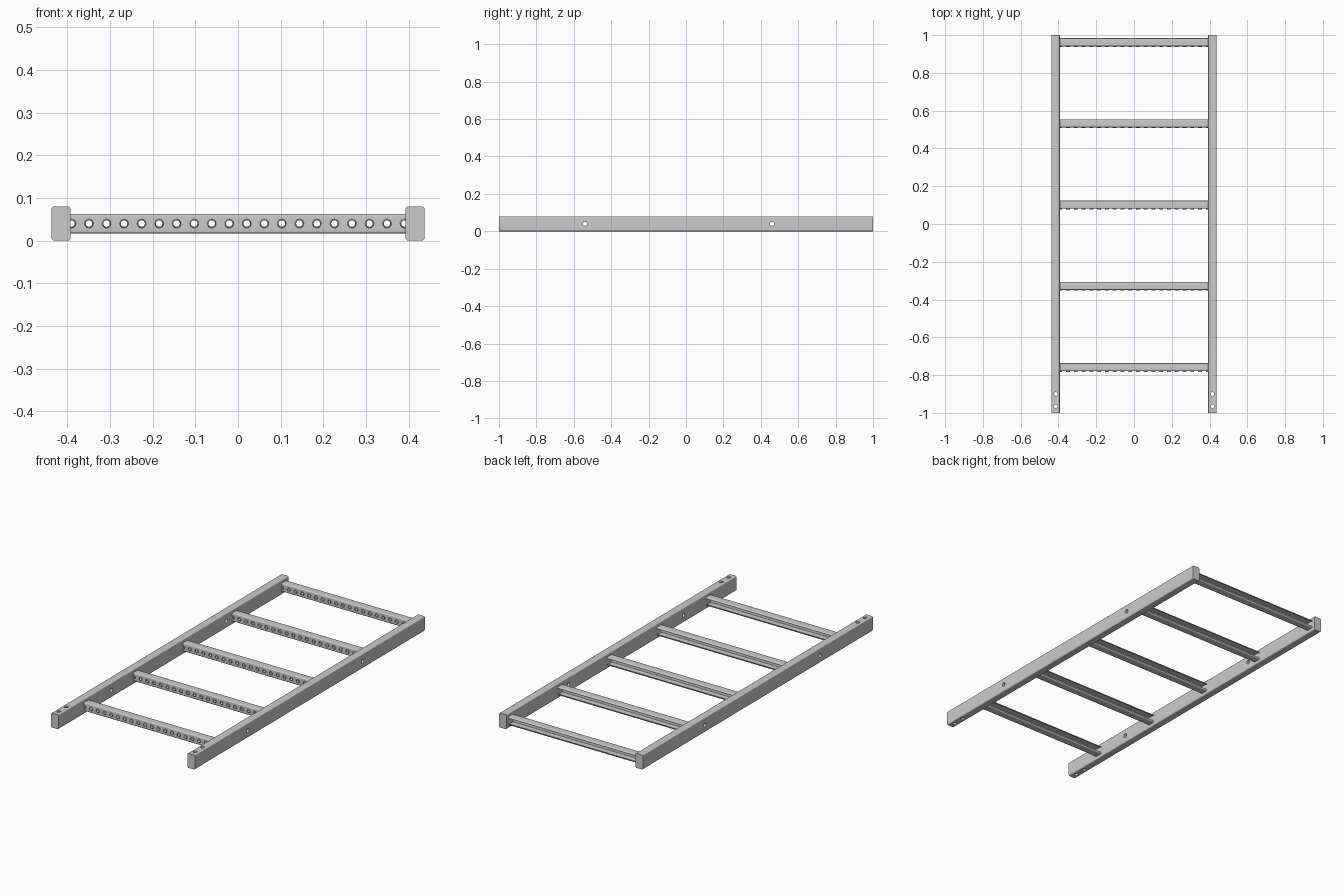
import bpy, bmesh, math
from mathutils import Vector, Matrix

if "Cube" in bpy.data.objects:
    bpy.data.objects.remove(bpy.data.objects["Cube"])

RAIL_X, RAIL_W, RAIL_H = 0.415, 0.044, 0.08
RUNG_Y = [0.963 - 0.43 * i for i in range(5)]
PITCH = 0.0411
MID_Z = 0.04


def fillet(corners, n=5):
    """Closed 2D outline from (u, v, radius) corners with rounded bends."""
    out = []
    for i, (u, v, r) in enumerate(corners):
        p = Vector((u, v))
        if r == 0:
            out.append(p)
            continue
        a = (Vector(corners[i - 1][:2]) - p).normalized()
        b = (Vector(corners[(i + 1) % len(corners)][:2]) - p).normalized()
        c = p + (a + b) * r               # all bends are right angles
        for k in range(n + 1):
            t = math.pi / 2 * k / n
            out.append(c - b * r * math.cos(t) - a * r * math.sin(t))
    return out


def finish(name, bm):
    bmesh.ops.recalc_face_normals(bm, faces=bm.faces)
    me = bpy.data.meshes.new(name)
    bm.to_mesh(me)
    bm.free()
    ob = bpy.data.objects.new(name, me)
    bpy.context.collection.objects.link(ob)
    return ob


def extrude(name, outline, start, end, place):
    bm = bmesh.new()
    f = bm.faces.new([bm.verts.new(place(p.x, p.y, start)) for p in outline])
    g = bmesh.ops.extrude_face_region(bm, geom=[f])
    move = Vector(place(0, 0, end)) - Vector(place(0, 0, start))
    bmesh.ops.translate(bm, vec=move,
                        verts=[v for v in g["geom"] if isinstance(v, bmesh.types.BMVert)])
    return finish(name, bm)


def cut(ob, drills):
    """Drill holes given as (centre, axis, radius, depth)."""
    bm = bmesh.new()
    for c, axis, r, d in drills:
        rot = Vector((0, 0, 1)).rotation_difference(Vector(axis)).to_matrix().to_4x4()
        bmesh.ops.create_cone(bm, cap_ends=True, segments=16, radius1=r, radius2=r,
                              depth=d, matrix=Matrix.Translation(c) @ rot)
    cutter = finish("cutter", bm)
    cutter.hide_render = True
    mod = ob.modifiers.new("holes", "BOOLEAN")
    mod.operation, mod.solver, mod.object = "DIFFERENCE", "EXACT", cutter
    bpy.context.view_layer.update()
    dg = bpy.context.evaluated_depsgraph_get()
    me = bpy.data.meshes.new_from_object(ob.evaluated_get(dg))
    ob.modifiers.clear()
    ob.data = me
    bpy.data.objects.remove(cutter)


def smooth(ob):
    bpy.ops.object.select_all(action="DESELECT")
    ob.select_set(True)
    bpy.context.view_layer.objects.active = ob
    bpy.ops.object.shade_smooth_by_angle(angle=math.radians(35))


# Side rails: rounded bars with cross holes and foot holes
for name, s in (("left_rail", -1), ("right_rail", 1)):
    x, w, r = s * RAIL_X, RAIL_W / 2, 0.006
    outline = fillet([(x - w, 0, r), (x + w, 0, r), (x + w, RAIL_H, r), (x - w, RAIL_H, r)])
    rail = extrude(name, outline, -1, 1, lambda u, v, t: (u, t, v))
    cut(rail, [((x, y, MID_Z), (1, 0, 0), 0.011, 0.1) for y in (-0.54, 0.46)]
        + [((x, y, MID_Z), (0, 0, 1), 0.010, 0.2) for y in (-0.965, -0.90)])
    smooth(rail)

# Rung: C channel, open at the back with short inward lips
F, B, H, T, LIP, R = -0.022, 0.021, 0.023, 0.003, 0.008, 0.005
I = R - T
channel = fillet([
    (B, H - LIP, 0), (B, H, R), (F, H, R), (F, -H, R), (B, -H, R), (B, -H + LIP, 0),
    (B - T, -H + LIP, 0), (B - T, -H + T, I), (F + T, -H + T, I),
    (F + T, H - T, I), (B - T, H - T, I), (B - T, H - LIP, 0)])
rung = extrude("rung_1", channel, -0.402, 0.402, lambda u, v, t: (t, u, v))
hole_x = [(i - 9.5) * PITCH for i in range(20)]
cut(rung, [((x, F, 0), (0, 1, 0), 0.0085, 0.02) for x in hole_x])

# Raised grip collars around the rung holes
bm = bmesh.new()
ring = [(0.0105, F), (0.0092, F - 0.004), (0.0076, F - 0.004), (0.0076, F + T), (0.0088, F + T)]
N = 16
for x in hole_x:
    loops = [[bm.verts.new((x + r * math.cos(2 * math.pi * k / N), y,
                            r * math.sin(2 * math.pi * k / N))) for k in range(N)]
             for r, y in ring]
    for j in range(len(loops)):
        a, b = loops[j - 1], loops[j]
        for k in range(N):
            m = (k + 1) % N
            bm.faces.new((a[k], a[m], b[m], b[k]))
collars = finish("rung_collars_1", bm)

# Repeat the rung and its collars along the ladder
for part in (rung, collars):
    smooth(part)
    for i, y in enumerate(RUNG_Y):
        ob = part
        if i:
            ob = part.copy()
            ob.name = part.name[:-1] + str(i + 1)
            bpy.context.collection.objects.link(ob)
        ob.location = (0, y, MID_Z)
